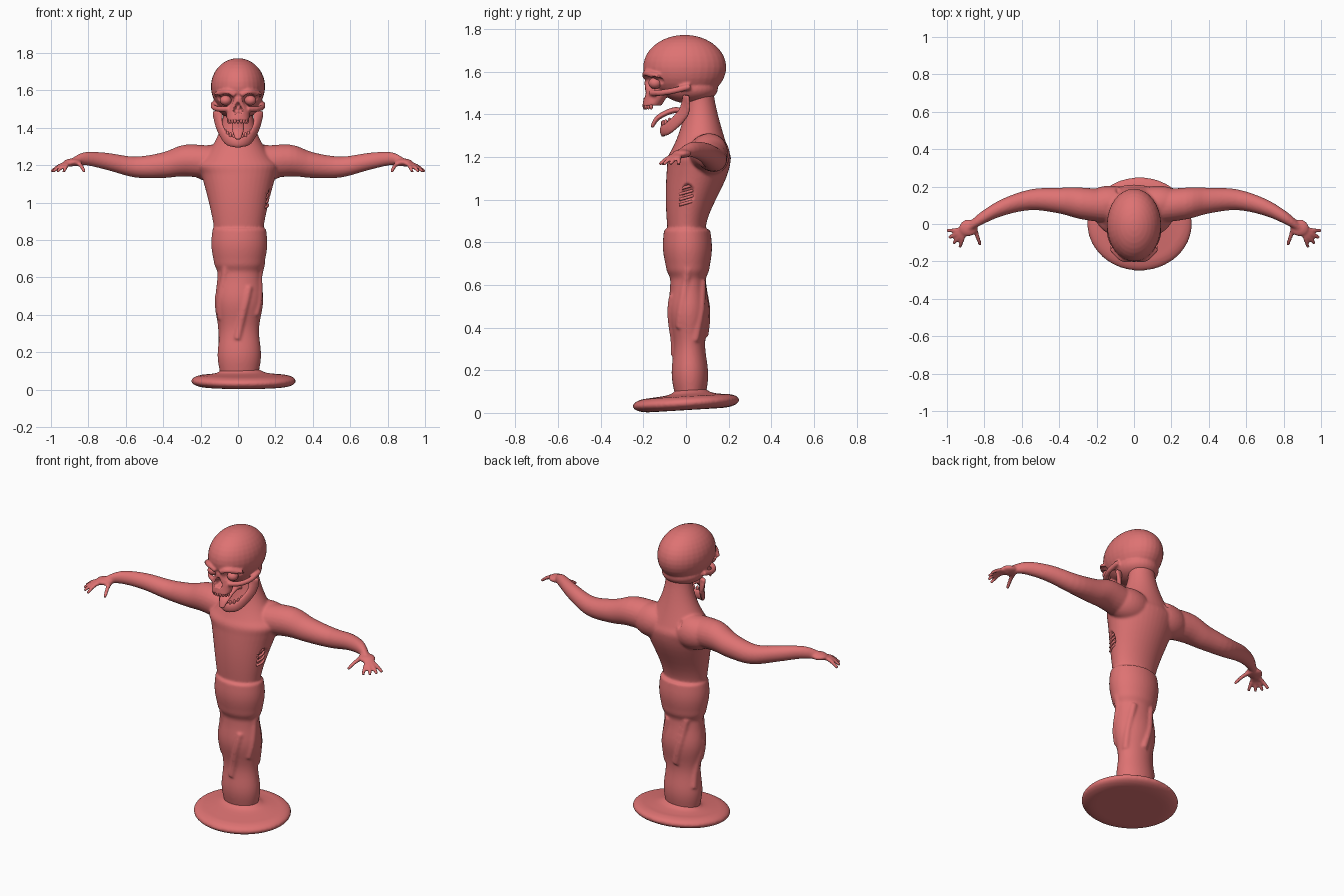
import bpy, bmesh, math
from mathutils import Vector, Matrix

cube = bpy.data.objects.get("Cube")
if cube:
    bpy.data.objects.remove(cube, do_unlink=True)

clay = bpy.data.materials.new("coral_clay")
clay.use_nodes = True
clay.diffuse_color = (.73, .17, .17, 1)
clay.node_tree.nodes["Principled BSDF"].inputs["Base Color"].default_value = clay.diffuse_color

LEVEL = (Vector((1, 0, 0)), Vector((0, 1, 0)))
TILTED = (Vector((1, 0, 0)), Vector((0, 1, .06)))
ACROSS = (Vector((0, 1, 0)), Vector((0, 0, 1)))


def spline(sections, steps=4):
    """Catmull-Rom interpolation through the section rows."""
    rows = [Vector(section) for section in sections]
    result = []
    for i in range(len(rows) - 1):
        before, start, end = rows[max(i - 1, 0)], rows[i], rows[i + 1]
        after = rows[min(i + 2, len(rows) - 1)]
        leave, arrive = (end - before) / 2, (after - start) / 2
        for k in range(steps):
            t = k / steps
            ease = t * t * (3 - 2 * t)
            result.append(start.lerp(end, ease) + leave * t * (1 - t) ** 2
                          - arrive * t * t * (1 - t))
    return result + [rows[-1]]


def loft(bm, sections, frame=None, sides=24, mirror=False):
    """Skin ellipses (x, y, z, radius, radius); with no frame they follow the path."""
    rows = spline(sections)
    points = [Vector(row[:3]) for row in rows]
    for flip in ((1, -1) if mirror else (1,)):
        rings = []
        for i, row in enumerate(rows):
            if frame:
                u, v = frame
            else:
                tangent = points[min(i + 1, len(points) - 1)] - points[max(i - 1, 0)]
                u = tangent.cross(Vector((0, 0, 1))).normalized()
                v = u.cross(tangent.normalized())
            ring = []
            for k in range(sides):
                turn = math.tau * k / sides
                p = points[i] + u * row[3] * math.cos(turn) + v * row[4] * math.sin(turn)
                ring.append(bm.verts.new((p.x * flip, p.y, p.z)))
            rings.append(ring)
        for lower, upper in zip(rings, rings[1:]):
            for k in range(sides):
                bm.faces.new((lower[k], lower[k - 1], upper[k - 1], upper[k]))
        bm.faces.new(rings[0])
        bm.faces.new(rings[-1])


def rod(bm, points, radius, mirror=False):
    loft(bm, [(*p, radius, radius) for p in points], sides=12, mirror=mirror)


def ball(bm, location, size, mirror=False):
    x, y, z = location
    for flip in ((1, -1) if mirror else (1,)):
        place = Matrix.Translation((x * flip, y, z)) @ Matrix.Diagonal((*size, 1))
        bmesh.ops.create_uvsphere(bm, u_segments=32, v_segments=18, radius=1, matrix=place)


def dent(mesh, centre, size, axis, sign):
    """Press the skin back to the far wall of an ellipsoid."""
    for vert in mesh.vertices:
        offset = [(vert.co[i] - centre[i]) / size[i] for i in range(3)]
        offset[axis] = 0
        inside = 1 - Vector(offset).length_squared
        if inside > 0:
            floor = centre[axis] + sign * size[axis] * math.sqrt(inside)
            if sign * (floor - vert.co[axis]) > 0:
                vert.co[axis] = floor


def finish(name, bm, voxel=None, dents=()):
    """Make the object, optionally fused into one soft skin and dented."""
    bmesh.ops.recalc_face_normals(bm, faces=bm.faces)
    mesh = bpy.data.meshes.new(name)
    bm.to_mesh(mesh)
    bm.free()
    mesh.materials.append(clay)
    obj = bpy.data.objects.new(name, mesh)
    bpy.context.collection.objects.link(obj)
    if voxel:
        fuse = obj.modifiers.new("fuse", 'REMESH')
        fuse.mode, fuse.voxel_size = 'VOXEL', voxel
        soften = obj.modifiers.new("soften", 'SMOOTH')
        soften.factor, soften.iterations = .5, 6
        graph = bpy.context.evaluated_depsgraph_get()
        obj.data = bpy.data.meshes.new_from_object(obj.evaluated_get(graph))
        obj.modifiers.clear()
    for hollow in dents:
        dent(obj.data, *hollow)
    for face in obj.data.polygons:
        face.use_smooth = True


def legs(z):
    """Wrapped legs: widening upwards, rippled, with a thicker waistcloth."""
    t = (z - .1) / .76
    bulge = .008 * math.sin(16 * t) + (.01 if z > .66 else 0)
    return (.007, .02 - .015 * t, z, .105 + .03 * t + bulge, .075 + .025 * t + bulge)


def torso(t):
    """Waist to armpits, deepening towards the shoulder blades."""
    back = .09 + .12 * t * t * (3 - 2 * t)
    front = -.085 - .01 * math.sin(math.pi * t)
    return (.004, (front + back) / 2, .84 + .36 * t, .13 + .085 * t ** 1.3, (back - front) / 2)


def neck(t):
    """Shoulder slope narrowing into the neck."""
    fade = (1 - t) ** 2
    back = .13 + .08 * (1 - t) ** 1.3
    front = -.085 * fade
    return (0, (front + back) / 2, 1.2 + .3 * t, .078 + .137 * fade, (back - front) / 2)


# Base: rounded disc, tilted slightly, rising gently to the feet
bm = bmesh.new()
rim = []
for k in range(9):
    a = math.pi * (k / 8 - .5)
    rim.append((.03, 0, .046 + .033 * math.sin(a), .2 + .08 * math.cos(a), .17 + .08 * math.cos(a)))
loft(bm, rim + [(.02, .02, .09, .13, .1), (.01, .02, .11, .1, .07)], TILTED, 48)
finish("base", bm, .008)

# Body: legs, torso and neck
bm = bmesh.new()
loft(bm, [legs(.08 + .78 * k / 24) for k in range(25)], LEVEL, 40)
loft(bm, [torso(k / 8) for k in range(8)] + [neck(k / 8) for k in range(9)], LEVEL, 40)

# Arms and palms
arm = [(.1, .09, 1.21, .09), (.28, .11, 1.225, .085), (.4, .125, 1.2, .069), (.55, .13, 1.19, .056),
       (.7, .09, 1.22, .046), (.82, .028, 1.235, .035), (.9, -.03, 1.21, .02)]
loft(bm, [(*point, point[-1]) for point in arm], ACROSS, mirror=True)
ball(bm, (.885, -.02, 1.215), (.05, .045, .02), True)

# Fingers fan out from the palm, the thumb starts nearer the wrist
for x, y, heading, reach in [(.9, -.03, -.05 - .4 * i, .1) for i in range(4)] + [(.86, 0, -1.9, .12)]:
    dx, dy = reach * math.cos(heading), reach * math.sin(heading)
    loft(bm, [(x + dx * t, y + dy * t, 1.21 - .045 * t * t, .015 - .005 * t, .014 - .005 * t)
              for t in (0, .5, 1)], sides=12, mirror=True)

# Shoulder blades blending into the arms
ball(bm, (.13, .11, 1.21), (.14, .095, .1), True)

# Cloth folds spiral down the legs
for start, top in ((0, .68), (1, .62), (2.2, .64), (3.3, .5), (4, .66), (5.2, .55)):
    fold = []
    for k in range(5):
        x, y, z, wide, deep = legs(top - .07 * k)
        a = start - .15 * k
        fold.append((x + .88 * wide * math.cos(a), y + .88 * deep * math.sin(a), z))
    rod(bm, fold, .022)
finish("body", bm, .007, [((.185, .005, 1.025), (.045, .036, .052), 0, -1),
                          ((-.085, .21, 1.3), (.02, .05, .06), 1, -1)])

# Ribs inside the flank opening
bm = bmesh.new()
for i in range(4):
    z = .985 + .025 * i
    rod(bm, [(.146, -.03, z - .01), (.16, .005, z), (.15, .04, z + .01)], .007)
finish("ribs", bm)

# Skull: cranium, skull base, upper jaw, brows and cheekbones
bm = bmesh.new()
ball(bm, (0, -.006, 1.62), (.145, .195, .152))
ball(bm, (0, .02, 1.52), (.12, .13, .07))
loft(bm, [(0, -.15, 1.56, .03, .045), (0, -.14, 1.5, .06, .055), (0, -.16, 1.44, .06, .045)], LEVEL)
rod(bm, [(.015, -.19, 1.575), (.065, -.185, 1.593), (.12, -.13, 1.575)], .015, True)
rod(bm, [(.05, -.165, 1.5), (.1, -.125, 1.5), (.13, -.06, 1.51), (.13, .02, 1.53)], .015, True)
sockets = [((x, -.185, 1.548), (.04, .065, .033), 1, 1) for x in (-.064, .064)]
temples = [((x, -.135, 1.548), (.03, .035, .028), 1, 1) for x in (-.115, .115)]
nose = [((x, -.2, z), (.014, .06, .02), 1, 1) for x, z in ((-.011, 1.495), (.011, 1.495), (0, 1.515))]
finish("skull", bm, .006, sockets + temples + nose)

# Eyeballs
bm = bmesh.new()
ball(bm, (.066, -.145, 1.546), (.031, .031, .027), True)
finish("eyeballs", bm)

# Lower jaw: upright branches meeting at the chin
bm = bmesh.new()
side = [(.11, 0, 1.49), (.1, -.01, 1.41), (.06, -.075, 1.34), (.02, -.105, 1.325)]
other_side = [(-x, y, z) for x, y, z in reversed(side)]
loft(bm, [(*p, .014, .03) for p in side + other_side], sides=16)
finish("lower_jaw", bm, .006)

# Tongue
bm = bmesh.new()
loft(bm, [(0, .02, 1.4, .03, .014), (0, -.05, 1.42, .034, .014), (0, -.13, 1.385, .032, .012),
          (0, -.16, 1.338, .016, .008)])
finish("tongue", bm, .005)

# Teeth along both arches
bm = bmesh.new()
for i in range(-4, 5):
    across, ahead = math.sin(.32 * i), math.cos(.32 * i)
    ball(bm, (.052 * across, -.15 - .045 * ahead, 1.438), (.008, .008, .016))
    ball(bm, (.068 * across, -.035 - .075 * ahead, 1.385 - .03 * ahead), (.008, .008, .016))
finish("teeth", bm)
